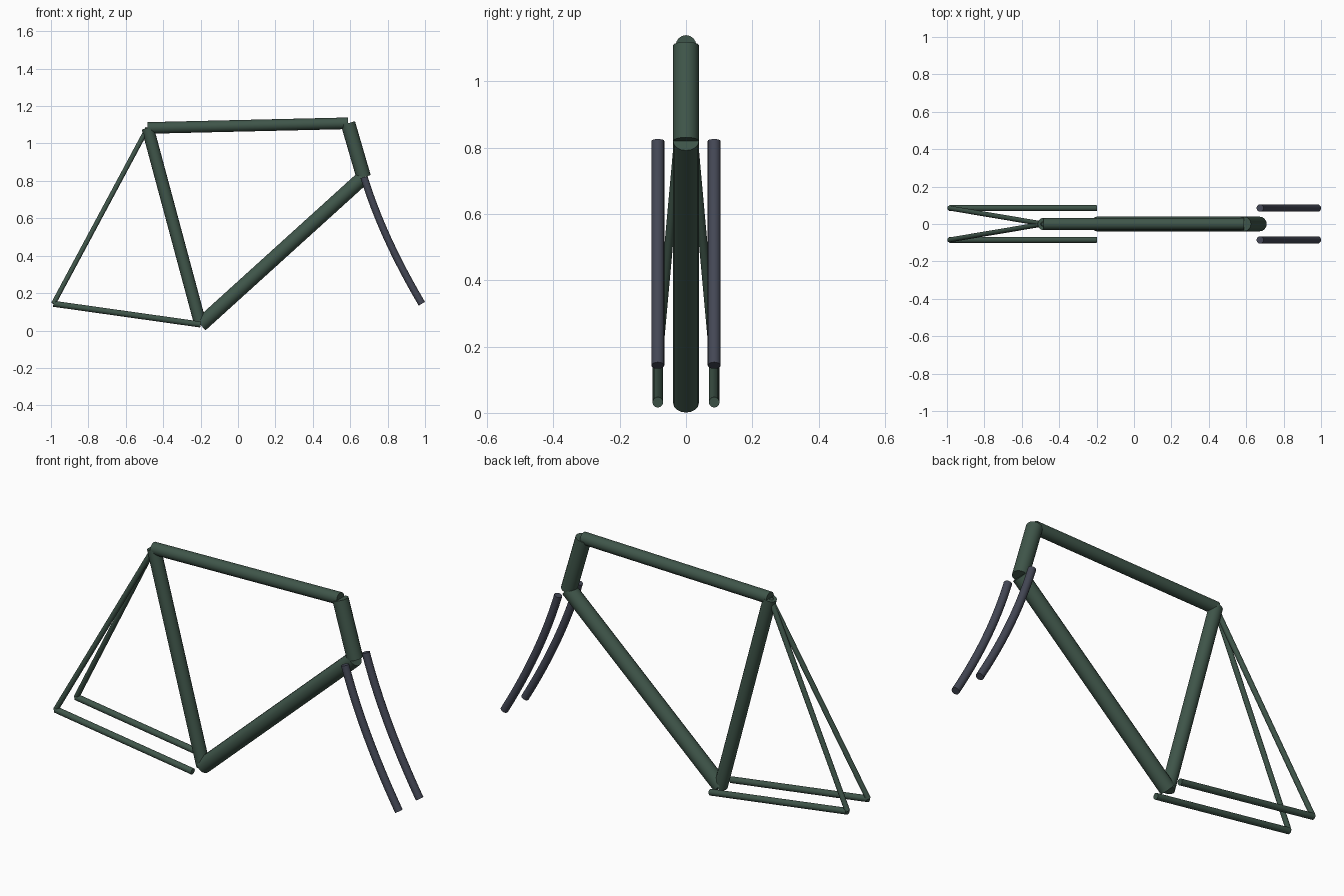
import bpy
from mathutils import Vector

if "Cube" in bpy.data.objects:
    bpy.data.objects.remove(bpy.data.objects["Cube"])


def material(name, rgb):
    m = bpy.data.materials.new(name)
    m.diffuse_color = (*rgb, 1)
    m.use_nodes = True
    m.node_tree.nodes["Principled BSDF"].inputs["Base Color"].default_value = m.diffuse_color
    return m


green = material("frame_green", (0.05, 0.092, 0.068))
slate = material("fork_slate", (0.057, 0.063, 0.09))


def tube(name, a, b, radius, mat, control=None):
    """Capped round tube from a to b, bent towards an optional control point."""
    a, b = Vector(a), Vector(b)
    curve = bpy.data.curves.new(name, 'CURVE')
    curve.dimensions = '3D'
    curve.bevel_depth = radius
    curve.bevel_resolution = 6
    curve.use_fill_caps = True
    c = Vector(control) if control else (a + b) / 2
    s = curve.splines.new('BEZIER')
    s.resolution_u = 12 if control else 1
    s.bezier_points.add(1)
    for p, end in zip(s.bezier_points, (a, b)):
        p.handle_left_type = p.handle_right_type = 'FREE'
        p.co = end
        toward = end + (c - end) * 2 / 3
        away = end - (c - end) * 2 / 3
        first = end is a
        p.handle_right = toward if first else away
        p.handle_left = away if first else toward
    curve.materials.append(mat)
    obj = bpy.data.objects.new(name, curve)
    bpy.context.collection.objects.link(obj)
    return obj


# Joints of the frame
seat_top = (-0.483, 0, 1.083)
bottom_joint = (-0.2, 0, 0.03)
head_top = (0.588, 0, 1.108)
head_bottom = (0.672, 0, 0.82)
half = 0.085

# Main triangle
tube("top_tube", seat_top, head_top, 0.031, green)
tube("seat_tube", seat_top, bottom_joint, 0.033, green)
tube("down_tube", bottom_joint, head_bottom, 0.039, green)
tube("head_tube", head_top, head_bottom, 0.039, green)

# Paired rear stays and curved fork blades
for side, y in (("left", half), ("right", -half)):
    axle = (-0.987, y, 0.143)
    tube("chain_stay_" + side, (-0.2, y, 0.032), axle, 0.016, green)
    tube("seat_stay_" + side, seat_top, axle, 0.013, green)
    tube("fork_blade_" + side, (0.674, y, 0.82), (0.983, y, 0.143), 0.0195,
         slate, control=(0.772, y, 0.5))
